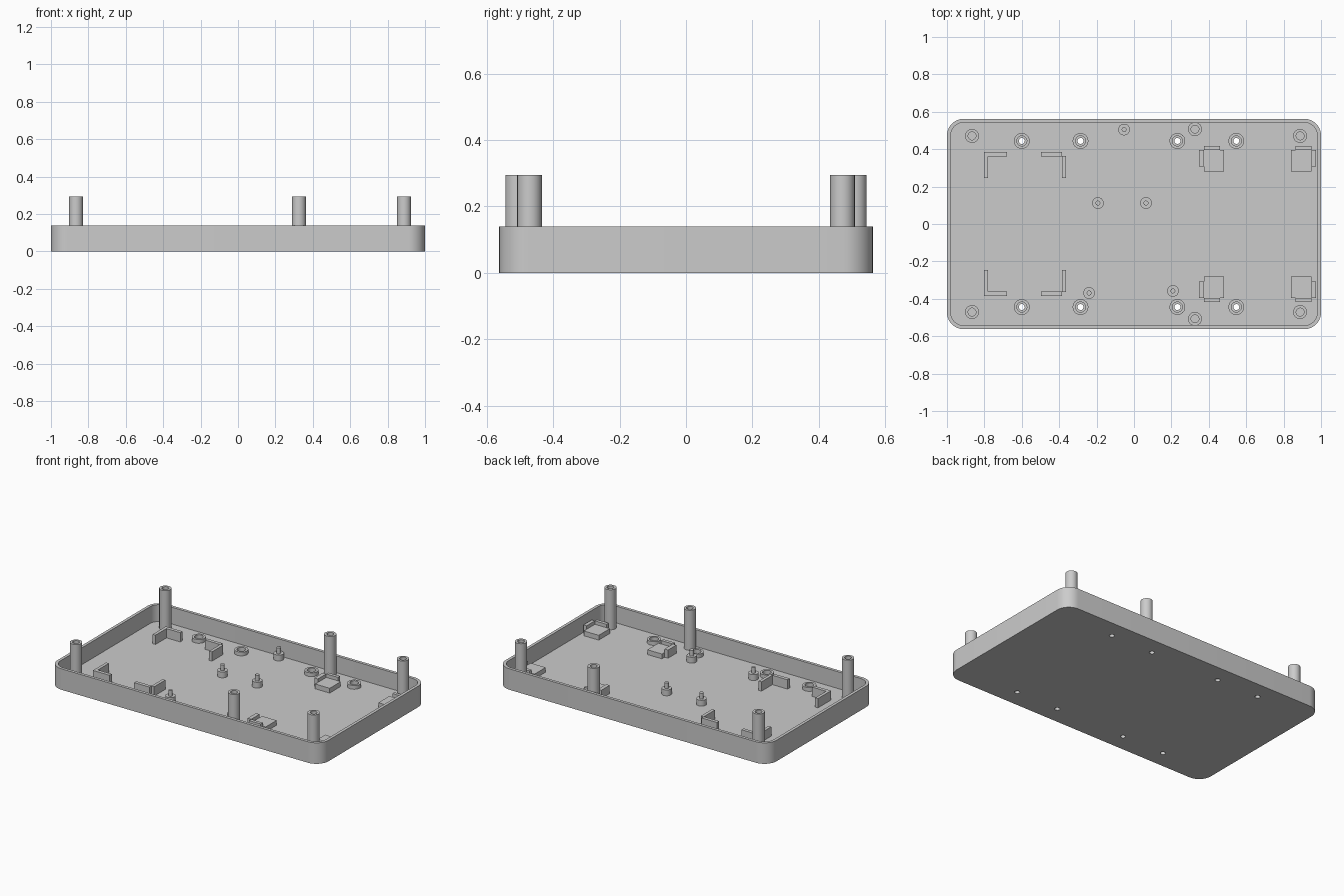
import bpy, bmesh, math
from mathutils import Vector

cube = bpy.data.objects.get("Cube")
if cube:
    bpy.data.objects.remove(cube)

HALF_X, HALF_Y, RIM = 1.0, 0.5625, 0.14
WALL, FLOOR, CORNER = 0.02, 0.028, 0.09
SINK = FLOOR - 0.005          # fittings are rooted slightly into the floor

grey = bpy.data.materials.new("plain_grey")
grey.use_nodes = True
grey.diffuse_color = (0.6, 0.6, 0.6, 1)
grey.node_tree.nodes["Principled BSDF"].inputs["Base Color"].default_value = (0.6, 0.6, 0.6, 1)


def finish(bm, name, smooth=True):
    bmesh.ops.recalc_face_normals(bm, faces=bm.faces)
    mesh = bpy.data.meshes.new(name)
    bm.to_mesh(mesh)
    bm.free()
    mesh.materials.append(grey)
    obj = bpy.data.objects.new(name, mesh)
    bpy.context.collection.objects.link(obj)
    if smooth:
        make_smooth(obj)
    return obj


def make_smooth(obj):
    bpy.ops.object.select_all(action='DESELECT')
    obj.select_set(True)
    bpy.context.view_layer.objects.active = obj
    bpy.ops.object.shade_smooth_by_angle(angle=math.radians(35))


def rounded_slab(name, hx, hy, radius, z0, z1, steps=10):
    """Rounded rectangle extruded from z0 to z1."""
    bm = bmesh.new()
    ring = []
    for quarter, (sx, sy) in enumerate([(1, 1), (-1, 1), (-1, -1), (1, -1)]):
        for i in range(steps + 1):
            a = (quarter + i / steps) * math.pi / 2
            ring.append(bm.verts.new((sx * (hx - radius) + radius * math.cos(a),
                                      sy * (hy - radius) + radius * math.sin(a), z0)))
    face = bm.faces.new(ring)
    top = bmesh.ops.extrude_face_region(bm, geom=[face])["geom"]
    bmesh.ops.translate(bm, verts=[v for v in top if isinstance(v, bmesh.types.BMVert)],
                        vec=(0, 0, z1 - z0))
    return finish(bm, name, False)


def lathe(name, x, y, profile, segments=32):
    """Closed (radius, z) profile turned about a vertical axis."""
    bm = bmesh.new()
    verts = [bm.verts.new((r, 0, z)) for r, z in profile]
    edges = [bm.edges.new((verts[i - 1], verts[i])) for i in range(len(verts))]
    bmesh.ops.spin(bm, geom=verts + edges, cent=(0, 0, 0), axis=(0, 0, 1),
                   angle=math.tau, steps=segments, use_merge=True)
    bmesh.ops.remove_doubles(bm, verts=bm.verts, dist=1e-5)
    bmesh.ops.translate(bm, verts=bm.verts, vec=(x, y, 0))
    return finish(bm, name)


def tube(name, x, y, outer, inner, top):
    return lathe(name, x, y, [(outer, SINK), (outer, top), (inner, top), (inner, SINK)])


def boxes(name, spans):
    """One object made of boxes given as (x0, x1, y0, y1, top)."""
    bm = bmesh.new()
    for x0, x1, y0, y1, top in spans:
        made = bmesh.ops.create_cube(bm, size=1)["verts"]
        centre = Vector((x0 + x1, y0 + y1, SINK + top)) / 2
        size = Vector((abs(x1 - x0), abs(y1 - y0), top - SINK))
        for v in made:
            v.co = v.co * size + centre
    return finish(bm, name, False)


# Tray shell: slab, hollowed, with screw holes through the floor
SCREWS = [(x, s * 0.444) for x in (-0.60, -0.286, 0.232, 0.547) for s in (-1, 1)]
tray = rounded_slab("tray", HALF_X, HALF_Y, CORNER, 0, RIM)
cutters = [rounded_slab("cavity_cutter", HALF_X - WALL, HALF_Y - WALL, CORNER - WALL,
                        FLOOR, RIM + 0.1)]
for x, y in SCREWS:
    cutters.append(lathe("hole_cutter", x, y,
                         [(0, -0.05), (0.016, -0.05), (0.016, 0.08), (0, 0.08)]))
bpy.context.view_layer.objects.active = tray
for cutter in cutters:
    cutter.hide_render = True
    mod = tray.modifiers.new("cut", 'BOOLEAN')
    mod.operation, mod.solver, mod.object = 'DIFFERENCE', 'EXACT', cutter
    bpy.ops.object.modifier_apply(modifier=mod.name)
    bpy.data.objects.remove(cutter)
make_smooth(tray)

# Low screw bosses around the floor holes
for x, y in SCREWS:
    tube("screw_boss", x, y, 0.042, 0.027, 0.053)

# Tall hollow posts along the edges
for x, y in [(-0.866, 0.471), (0.326, 0.507), (0.888, 0.471)]:
    for s in (-1, 1):
        tube("tall_post", x, s * y, 0.037, 0.021, 0.295)

# Stepped locating pins
for x, y in [(-0.053, 0.505), (-0.193, 0.112), (0.064, 0.112), (-0.24, -0.369), (0.208, -0.358)]:
    lathe("locating_pin", x, y, [(0, SINK), (0.031, SINK), (0.031, 0.067),
                                 (0.013, 0.067), (0.013, 0.105), (0, 0.105)])

for s in (-1, 1):
    # Corner brackets, mirrored front to back
    for outer, inner, end in [(-0.802, -0.781, -0.679), (-0.364, -0.385, -0.497)]:
        boxes("corner_bracket", [(outer, end if outer < -0.5 else inner, s * 0.361, s * 0.384, 0.09),
                                 (outer, inner, s * 0.246, s * 0.361, 0.09)]
              if outer < -0.5 else
              [(inner, end, s * 0.361, s * 0.384, 0.09),
               (outer, inner, s * 0.246, s * 0.364, 0.09)])
    # Square rests with two low stop walls
    for x0, x1, side0, side1, stop0, stop1 in [(0.374, 0.481, 0.348, 0.374, 0.374, 0.46),
                                               (0.84, 0.95, 0.95, 0.973, 0.863, 0.95)]:
        boxes("square_rest", [(x0, x1, s * 0.28, s * 0.396, 0.06),
                              (stop0, stop1, s * 0.396, s * 0.418, 0.083),
                              (side0, side1, s * 0.308, s * 0.396, 0.083)])
